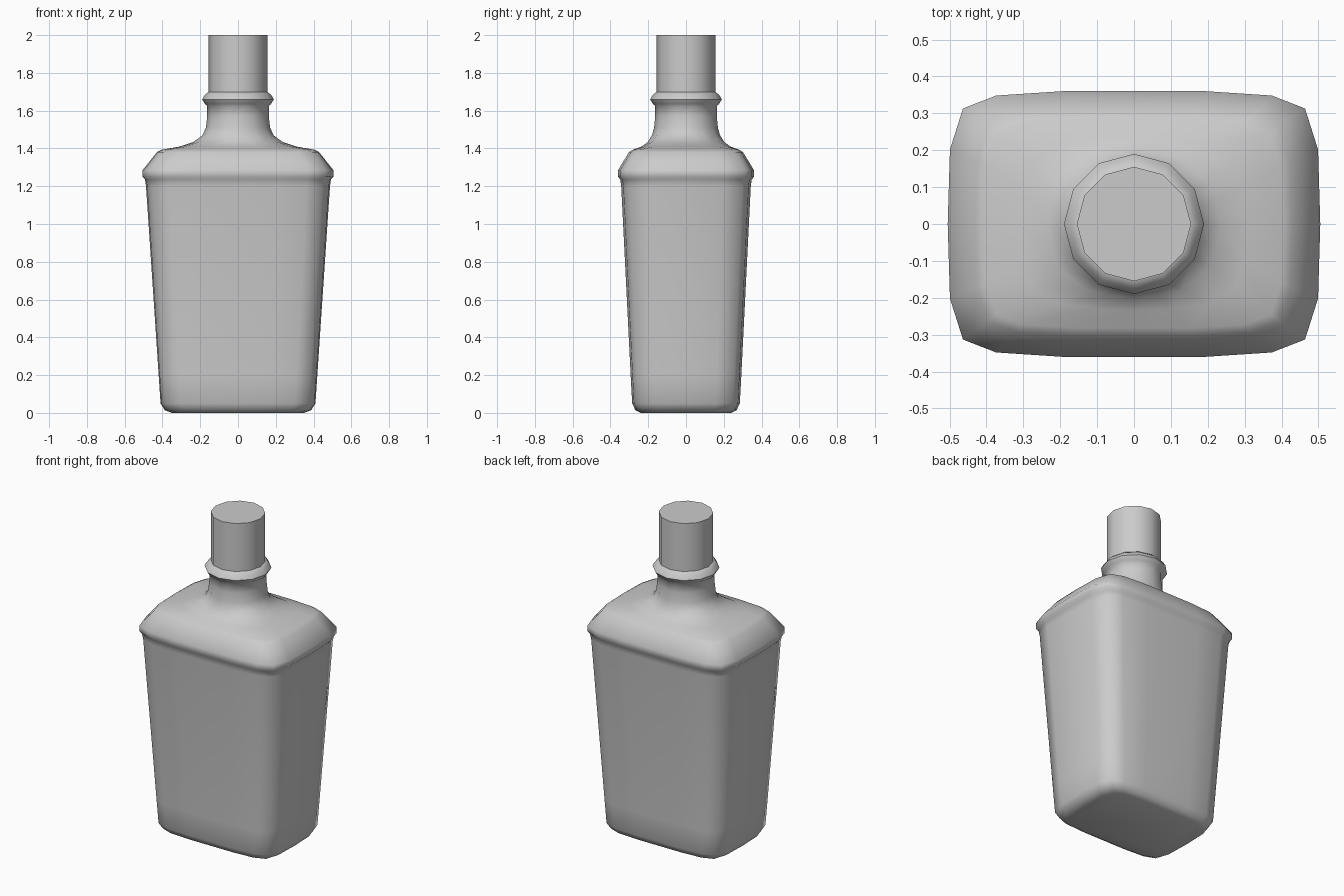
import bpy, bmesh
from math import sin, cos, pi, radians

if "Cube" in bpy.data.objects:
    bpy.data.objects.remove(bpy.data.objects["Cube"])

# Quarter outline of the body (fractions of half width / half depth)
QUARTER = [(1.0, 0.0), (0.988, 0.56), (0.918, 0.87), (0.74, 0.967), (0.385, 1.0), (0.0, 1.0)]


def mirror_quarter(q):
    """Mirror a quarter outline into a closed counter-clockwise ring."""
    half = q + [(-x, y) for x, y in reversed(q[:-1])]
    return half + [(x, -y) for x, y in reversed(half[1:-1])]


# Quarter of the 12-sided neck, with edge midpoints so it matches the body ring
corner = [(cos(i * pi / 6), sin(i * pi / 6)) for i in range(4)]
mid = lambda a, b: ((a[0] + b[0]) / 2, (a[1] + b[1]) / 2)
ROUND = mirror_quarter([corner[0], mid(corner[0], corner[1]), corner[1],
                        corner[2], mid(corner[2], corner[3]), corner[3]])
BOX = mirror_quarter(QUARTER)


def loft(name, rings, angle):
    """Skin rings of (z, half width, half depth, roundness)."""
    bm = bmesh.new()
    loops = []
    for z, a, b, t in rings:
        loops.append([bm.verts.new((a * (p[0] * (1 - t) + c[0] * t),
                                    b * (p[1] * (1 - t) + c[1] * t), z))
                      for p, c in zip(BOX, ROUND)])
    n = len(BOX)
    for lo, hi in zip(loops, loops[1:]):
        for i in range(n):
            j = (i + 1) % n
            bm.faces.new((lo[i], lo[j], hi[j], hi[i]))
    bm.faces.new(loops[0][::-1])
    bm.faces.new(loops[-1])
    me = bpy.data.meshes.new(name)
    bm.to_mesh(me)
    bm.free()
    ob = bpy.data.objects.new(name, me)
    bpy.context.collection.objects.link(ob)
    bpy.ops.object.select_all(action='DESELECT')
    ob.select_set(True)
    bpy.context.view_layer.objects.active = ob
    bpy.ops.object.shade_smooth_by_angle(angle=radians(angle))
    return ob


# Bottle: base, tapered body, rim, shoulder, neck and collar
loft("bottle", [
    (0.0, 0.35, 0.24, 0), (0.015, 0.388, 0.268, 0), (0.05, 0.41, 0.285, 0),
    (0.2, 0.42, 0.293, 0), (1.2, 0.487, 0.343, 0), (1.235, 0.492, 0.348, 0),
    (1.25, 0.505, 0.36, 0), (1.285, 0.505, 0.36, 0),
    (1.38, 0.43, 0.302, 0), (1.393, 0.405, 0.282, 0),
    (1.41, 0.31, 0.235, 0.4), (1.435, 0.235, 0.202, 0.8),
    (1.47, 0.188, 0.18, 1), (1.51, 0.17, 0.169, 1), (1.57, 0.163, 0.163, 1),
    (1.625, 0.163, 0.163, 1), (1.635, 0.175, 0.175, 1), (1.66, 0.19, 0.19, 1),
    (1.685, 0.175, 0.175, 1), (1.7, 0.155, 0.155, 1)], 60)

# Cap: plain 12-sided cylinder
loft("cap", [(1.695, 0.155, 0.155, 1), (2.0, 0.155, 0.155, 1)], 40)
